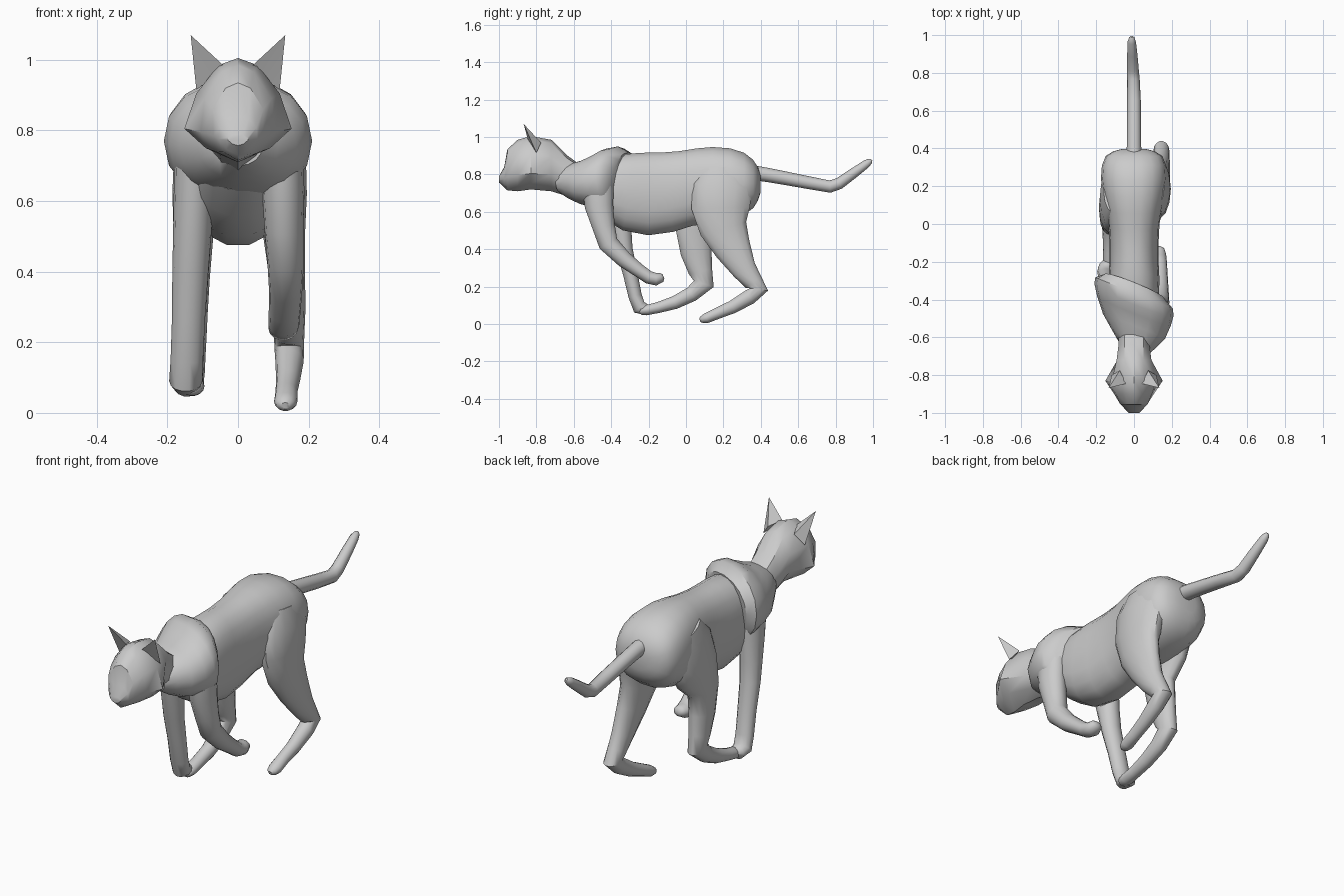
import bpy, bmesh, math
from mathutils import Vector


def finish(name, bm, angle=45):
    """Turn a bmesh into a smooth-by-angle object."""
    bmesh.ops.recalc_face_normals(bm, faces=bm.faces)
    mesh = bpy.data.meshes.new(name)
    bm.to_mesh(mesh)
    bm.free()
    ob = bpy.data.objects.new(name, mesh)
    bpy.context.collection.objects.link(ob)
    bpy.ops.object.select_all(action='DESELECT')
    ob.select_set(True)
    bpy.context.view_layer.objects.active = ob
    bpy.ops.object.shade_smooth_by_angle(angle=math.radians(angle))
    return ob


def skin(bm, loops):
    """Bridge equal-length point loops and cap both ends."""
    rows = [[bm.verts.new(p) for p in loop] for loop in loops]
    n = len(rows[0])
    for r0, r1 in zip(rows, rows[1:]):
        for i in range(n):
            j = (i + 1) % n
            bm.faces.new((r0[i], r0[j], r1[j], r1[i]))
    bm.faces.new(rows[0])
    bm.faces.new(rows[-1])


def tube(name, rings, sides=14, power=2.0, shear=0.0):
    """Loft ellipses (x, y, z, half width, half thickness) along a path."""
    pts = [Vector(r[:3]) for r in rings]
    loops = []
    for k, r in enumerate(rings):
        a = pts[max(k - 1, 0)]
        b = pts[min(k + 1, len(pts) - 1)]
        # average of the two segment directions
        t = Vector((0, 0, 0))
        if k > 0:
            t += (pts[k] - a).normalized()
        if k < len(pts) - 1:
            t += (b - pts[k]).normalized()
        t.x = 0
        up = Vector((1, 0, 0)).cross(t).normalized()
        loop = []
        for i in range(sides):
            th = 2 * math.pi * i / sides
            c, s = math.cos(th), math.sin(th)
            u = math.copysign(abs(c) ** (2 / power), c) * r[3]
            v = math.copysign(abs(s) ** (2 / power), s) * r[4]
            p = pts[k] + Vector((u, 0, 0)) + up * v
            p.y -= shear * u
            loop.append(p)
        loops.append(loop)
    bm = bmesh.new()
    skin(bm, loops)
    return finish(name, bm)


# Torso: (y, top z, bottom z, half width)
torso = [(-.5, .87, .63, .11), (-.4, .91, .555, .13), (-.3, .92, .495, .135),
         (-.2, .92, .472, .13), (-.1, .922, .488, .13), (0, .93, .52, .135),
         (.08, .943, .53, .15), (.16, .95, .54, .165), (.24, .942, .56, .175),
         (.31, .918, .58, .17), (.36, .88, .62, .15), (.385, .84, .66, .11),
         (.398, .80, .70, .06)]
tube("torso", [(0, y, (t + b) / 2, w, (t - b) / 2) for y, t, b, w in torso], 18, 2.4)

# Shoulders: twisted for the running stride, one side reaching forward
shoulders = [(-.67, .82, .70, .07), (-.61, .86, .665, .115), (-.54, .88, .635, .165),
             (-.46, .91, .61, .195), (-.40, .94, .60, .21), (-.365, .95, .60, .205),
             (-.33, .92, .62, .16)]
tube("shoulders", [(0, y, (t + b) / 2, w, (t - b) / 2) for y, t, b, w in shoulders],
     16, 2.2, shear=.4)

# Front legs
tube("front_leg_folded", [
    (.125, -.47, .74, .06, .085), (.128, -.465, .63, .06, .078), (.13, -.44, .52, .055, .062),
    (.135, -.415, .43, .052, .055), (.135, -.33, .345, .047, .045), (.132, -.25, .285, .045, .037),
    (.13, -.20, .25, .044, .036), (.128, -.16, .24, .042, .035), (.128, -.13, .25, .032, .026),
    (.128, -.12, .254, .015, .012)])
tube("front_leg_planted", [
    (-.12, -.37, .74, .06, .08), (-.125, -.36, .62, .057, .07), (-.13, -.345, .50, .054, .055),
    (-.135, -.33, .40, .051, .046), (-.14, -.298, .27, .047, .04), (-.145, -.272, .15, .046, .037),
    (-.148, -.25, .09, .047, .04), (-.145, -.21, .078, .038, .032), (-.142, -.19, .085, .018, .016)])

# Hind legs
tube("hind_leg_pushing", [
    (.10, .20, .84, .06, .12), (.118, .195, .74, .074, .165), (.125, .185, .62, .07, .16),
    (.13, .20, .51, .06, .13), (.138, .252, .40, .052, .10), (.145, .312, .29, .046, .068),
    (.145, .36, .225, .043, .053), (.145, .39, .185, .042, .05), (.146, .34, .145, .04, .042),
    (.142, .25, .092, .034, .036), (.137, .17, .058, .031, .031), (.135, .11, .032, .033, .028),
    (.134, .085, .024, .026, .02), (.134, .074, .02, .012, .01)])
tube("hind_leg_forward", [
    (-.10, .17, .84, .06, .12), (-.113, .14, .74, .068, .165), (-.122, .09, .62, .064, .15),
    (-.126, .04, .50, .056, .10), (-.13, .055, .38, .05, .085), (-.132, .078, .28, .046, .065),
    (-.132, .095, .215, .043, .057), (-.132, .03, .16, .04, .042), (-.13, -.06, .115, .036, .036),
    (-.13, -.15, .088, .033, .03), (-.13, -.21, .075, .035, .028), (-.13, -.24, .07, .028, .022),
    (-.13, -.252, .068, .012, .01)])

# Tail
tube("tail", [
    (0, .35, .81, .04, .04), (0, .42, .80, .038, .038), (0, .53, .78, .037, .036),
    (0, .65, .757, .036, .034), (-.003, .77, .735, .033, .033), (-.006, .82, .752, .031, .031),
    (-.009, .90, .81, .027, .027), (-.012, .965, .857, .022, .022), (-.012, .985, .872, .015, .015),
    (-.012, .992, .878, .006, .006)], 12)

# Head and neck: (y, top z, bottom z, crown, temple and cheek half widths, cheek z)
head = [(-.55, .84, .67, .05, .08, .075, .73), (-.64, .905, .685, .05, .082, .078, .75),
        (-.72, .985, .71, .05, .092, .088, .80), (-.83, 1.005, .72, .055, .118, .152, .805),
        (-.90, .985, .71, .045, .095, .105, .795), (-.955, .935, .715, .035, .072, .07, .785),
        (-.972, .84, .73, .03, .052, .055, .775), (-1.0, .79, .757, .014, .028, .028, .772)]
loops = []
for y, top, bot, crown, temple, cheek, cz in head:
    half = [(crown, top - .1 * (top - cz)), (temple, cz + .5 * (top - cz)), (cheek, cz),
            (cheek * .6, bot + .35 * (cz - bot))]
    right = [(x, y, z) for x, z in half]
    left = [(-x, y, z) for x, z in reversed(half)]
    loops.append([(0, y, top)] + right + [(0, y, bot)] + left)
bm = bmesh.new()
skin(bm, loops)
finish("head", bm, 38)

# Ears: pointed, flared outwards, mirrored
for side, label in ((1, "right"), (-1, "left")):
    bm = bmesh.new()
    base = [(.042, -.845, .985), (.085, -.815, .94), (.118, -.80, .915), (.075, -.775, .97)]
    vs = [bm.verts.new((side * x, y, z)) for x, y, z in base]
    tip = bm.verts.new((side * .134, -.868, 1.07))
    for i in range(4):
        bm.faces.new((vs[i], vs[(i + 1) % 4], tip))
    bm.faces.new(vs)
    finish("ear_" + label, bm, 30)
